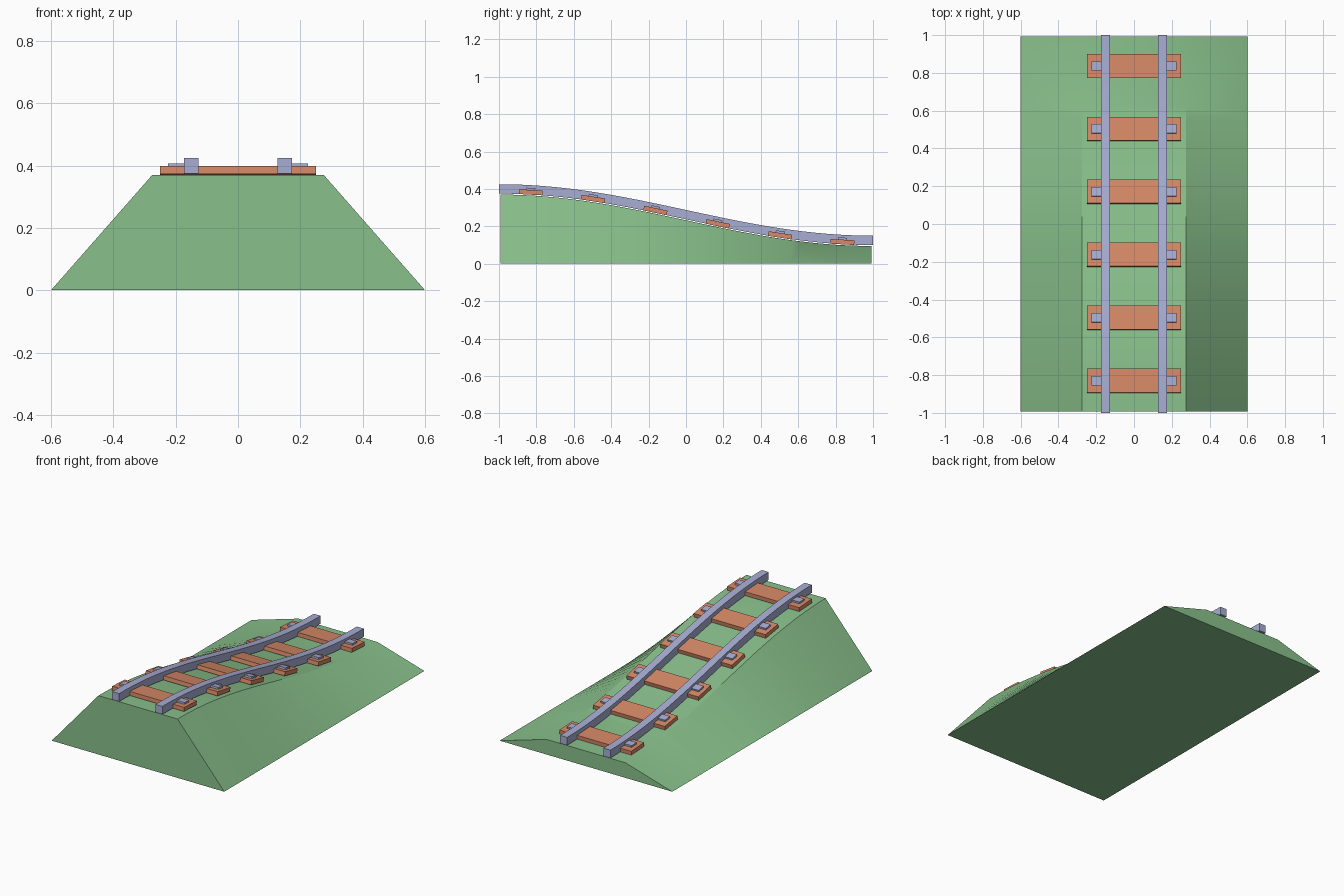
import bpy, bmesh, math
from mathutils import Matrix, Vector

if "Cube" in bpy.data.objects:
    bpy.data.objects.remove(bpy.data.objects["Cube"])


def material(name, rgb):
    m = bpy.data.materials.new(name)
    m.diffuse_color = (*rgb, 1)
    m.use_nodes = True
    m.node_tree.nodes["Principled BSDF"].inputs["Base Color"].default_value = m.diffuse_color
    return m


GREEN = material("grass green", (0.25, 0.53, 0.26))
ORANGE = material("sleeper orange", (0.67, 0.25, 0.135))
STEEL = material("rail blue grey", (0.39, 0.42, 0.65))


def grade(y):
    """Height of the rail top along the slope."""
    return 0.2875 + 0.1375 * math.cos(math.pi * (y + 1) / 2)


def finish(bm, name, mat):
    bmesh.ops.recalc_face_normals(bm, faces=bm.faces)
    me = bpy.data.meshes.new(name)
    bm.to_mesh(me)
    bm.free()
    ob = bpy.data.objects.new(name, me)
    bpy.context.collection.objects.link(ob)
    me.materials.append(mat)
    return ob


def sweep(name, section, half_length, mat, steps=32):
    """Loft section(y) -> [(x, z), ...] along y."""
    bm = bmesh.new()
    rings = []
    for i in range(steps + 1):
        y = half_length * (2 * i / steps - 1)
        rings.append([bm.verts.new((x, y, z)) for x, z in section(y)])
    for a, b in zip(rings, rings[1:]):
        n = len(a)
        for k in range(n):
            bm.faces.new((a[k], a[(k + 1) % n], b[(k + 1) % n], b[k]))
    bm.faces.new(rings[0])
    bm.faces.new(rings[-1])
    ob = finish(bm, name, mat)
    bpy.context.view_layer.objects.active = ob
    ob.select_set(True)
    bpy.ops.object.shade_smooth_by_angle(angle=math.radians(20))
    ob.select_set(False)


def tilted_box(name, size, y, x, lift, mat):
    """Box centred 'lift' below the rail top, tilted to follow the slope."""
    slope = (grade(y + 0.01) - grade(y - 0.01)) / 0.02
    bm = bmesh.new()
    bmesh.ops.create_cube(bm, size=1)
    bmesh.ops.scale(bm, vec=Vector(size), verts=bm.verts)
    ob = finish(bm, name, mat)
    ob.matrix_world = (Matrix.Translation((x, y + 0.003, grade(y) - lift))
                       @ Matrix.Rotation(math.atan(slope), 4, 'X'))


# Embankment: trapezoid section whose top follows the grade
def bank(y):
    top = grade(y) - 0.055
    return [(-0.6, 0), (0.6, 0), (0.275, top), (-0.275, top)]


sweep("embankment", bank, 0.993, GREEN)

# Rails
for side, label in ((-1, "left"), (1, "right")):
    def rail(y, s=side):
        z = grade(y)
        return [(s * 0.15 + dx, z + dz) for dx, dz in
                ((-0.024, -0.05), (0.024, -0.05), (0.024, 0), (-0.024, 0))]
    sweep(label + "_rail", rail, 1.0, STEEL)

# Sleepers with a clip plate outside each rail
for i in range(6):
    y = -5 / 6 + i / 3
    tilted_box(f"sleeper_{i}", (0.5, 0.127, 0.025), y, 0, 0.0385, ORANGE)
    for side, label in ((-1, "left"), (1, "right")):
        tilted_box(f"{label}_clip_{i}", (0.065, 0.048, 0.02), y, side * 0.1925, 0.025, STEEL)
